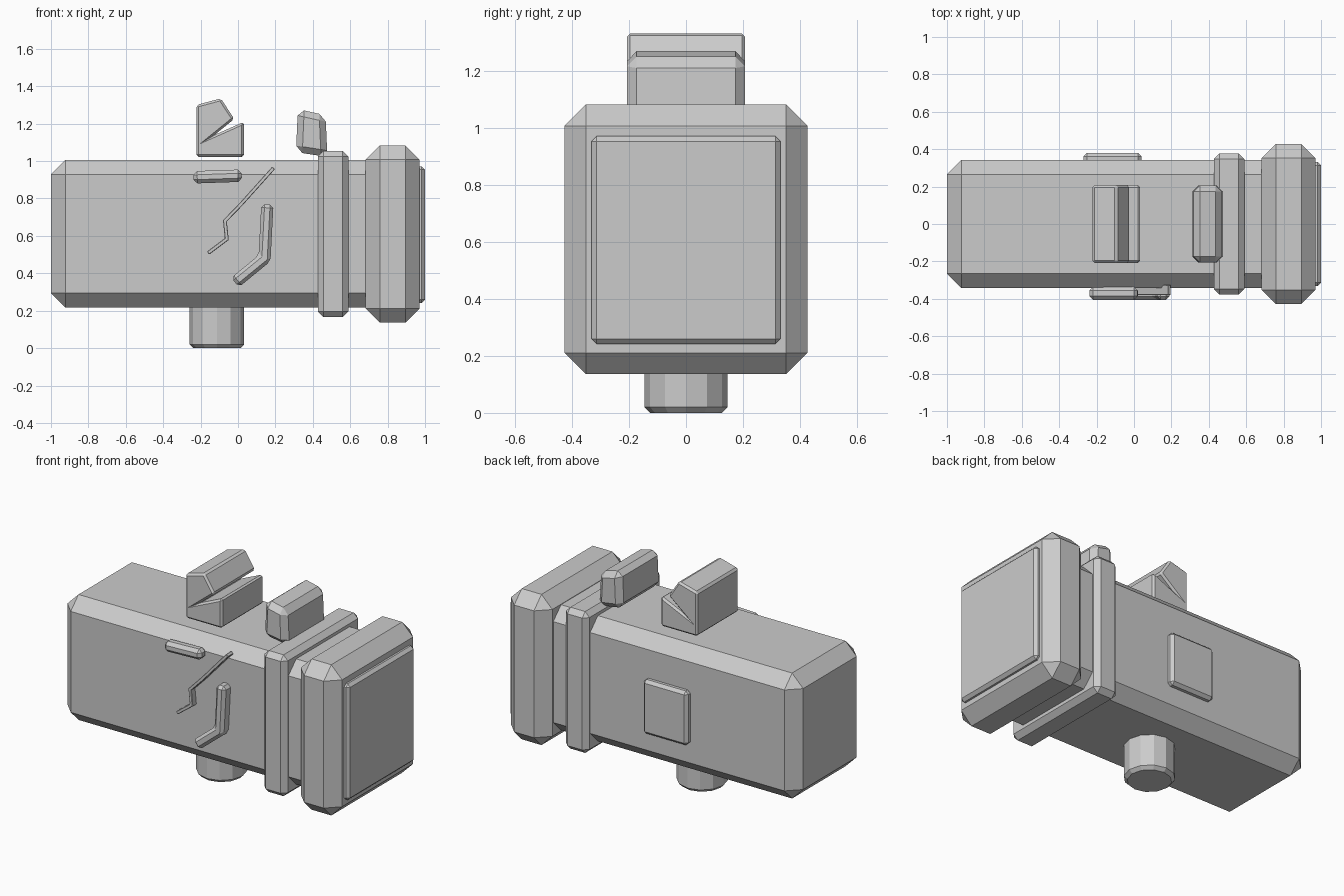
import bpy, bmesh
from math import sin, cos, pi
from mathutils import Vector

if "Cube" in bpy.data.objects:
    bpy.data.objects.remove(bpy.data.objects["Cube"])


def prism(name, profile, y0, y1, bevel):
    """Extrude an x-z outline from y0 to y1 and chamfer every edge."""
    bm = bmesh.new()
    face = bm.faces.new([bm.verts.new((x, y0, z)) for x, z in profile])
    ext = bmesh.ops.extrude_face_region(bm, geom=[face], use_keep_orig=True)
    for v in ext["geom"]:
        if isinstance(v, bmesh.types.BMVert):
            v.co.y = y1
    bmesh.ops.recalc_face_normals(bm, faces=bm.faces[:])
    bmesh.ops.bevel(bm, geom=bm.edges[:], offset=bevel, segments=1,
                    profile=0.5, affect='EDGES', clamp_overlap=True)
    bmesh.ops.recalc_face_normals(bm, faces=bm.faces[:])
    mesh = bpy.data.meshes.new(name)
    bm.to_mesh(mesh)
    bm.free()
    ob = bpy.data.objects.new(name, mesh)
    bpy.context.collection.objects.link(ob)
    return ob


def box(name, x, y, z, bevel):
    return prism(name, [(x[0], z[0]), (x[1], z[0]), (x[1], z[1]), (x[0], z[1])],
                 y[0], y[1], bevel)


def strip(name, path, width, y0, y1, bevel):
    """Constant-width bent bar following an x-z path, with mitred corners."""
    pts = [Vector(p) for p in path]
    dirs = [(b - a).normalized() for a, b in zip(pts, pts[1:])]
    left, right = [], []
    for i, p in enumerate(pts):
        a, b = dirs[max(i - 1, 0)], dirs[min(i, len(dirs) - 1)]
        na, nb = Vector((-a.y, a.x)), Vector((-b.y, b.x))
        m = (na + nb).normalized()
        m *= width / 2 / m.dot(na)
        left.append(p + m)
        right.append(p - m)
    return prism(name, [tuple(p) for p in left + right[::-1]], y0, y1, bevel)


# Main barrel, collar ring, large head and its inset end plate
box("body", (-1, 0.76), (-0.342, 0.342), (0.217, 1.005), 0.077)
box("collar_ring", (0.427, 0.59), (-0.378, 0.378), (0.166, 1.054), 0.03)
box("head", (0.683, 0.97), (-0.427, 0.427), (0.136, 1.083), 0.075)
box("end_plate", (0.93, 1.0), (-0.332, 0.332), (0.242, 0.972), 0.018)

# Plate on the back side
box("back_plate", (-0.27, 0.04), (0.325, 0.38), (0.41, 0.75), 0.018)

# Front details: short bar, bent bar and thin jagged crack
strip("short_bar", [(-0.238, 0.913), (0.02, 0.922)], 0.066, -0.405, -0.335, 0.02)
strip("bent_bar", [(0.157, 0.768), (0.142, 0.48), (-0.016, 0.351)],
      0.065, -0.405, -0.325, 0.018)
strip("crack", [(0.19, 0.963), (0.017, 0.77), (-0.07, 0.68),
                (-0.06, 0.583), (-0.16, 0.508)], 0.02, -0.38, -0.325, 0.003)

# Blocks on top: notched block and skewed block
prism("notched_block", [(-0.222, 1.022), (-0.222, 1.3), (-0.092, 1.335), (-0.02, 1.225),
                        (-0.125, 1.14), (0.032, 1.21), (0.032, 1.022)],
      -0.208, 0.208, 0.012)
prism("skewed_block", [(0.32, 1.278), (0.468, 1.245), (0.478, 1.022), (0.31, 1.048)],
      -0.207, 0.207, 0.034)

# Round foot with chamfered lower rim
bm = bmesh.new()
n, r = 12, 0.146
rings = []
for rad, z in ((r - 0.02, 0), (r, 0.02), (r, 0.26)):
    rings.append([bm.verts.new((-0.113 + rad * cos(2 * pi * i / n),
                                rad * sin(2 * pi * i / n), z)) for i in range(n)])
bm.faces.new(rings[0])
bm.faces.new(rings[-1])
for lo, hi in zip(rings, rings[1:]):
    for i in range(n):
        j = (i + 1) % n
        bm.faces.new((lo[i], lo[j], hi[j], hi[i]))
bmesh.ops.recalc_face_normals(bm, faces=bm.faces[:])
foot_mesh = bpy.data.meshes.new("foot")
bm.to_mesh(foot_mesh)
bm.free()
bpy.context.collection.objects.link(bpy.data.objects.new("foot", foot_mesh))
